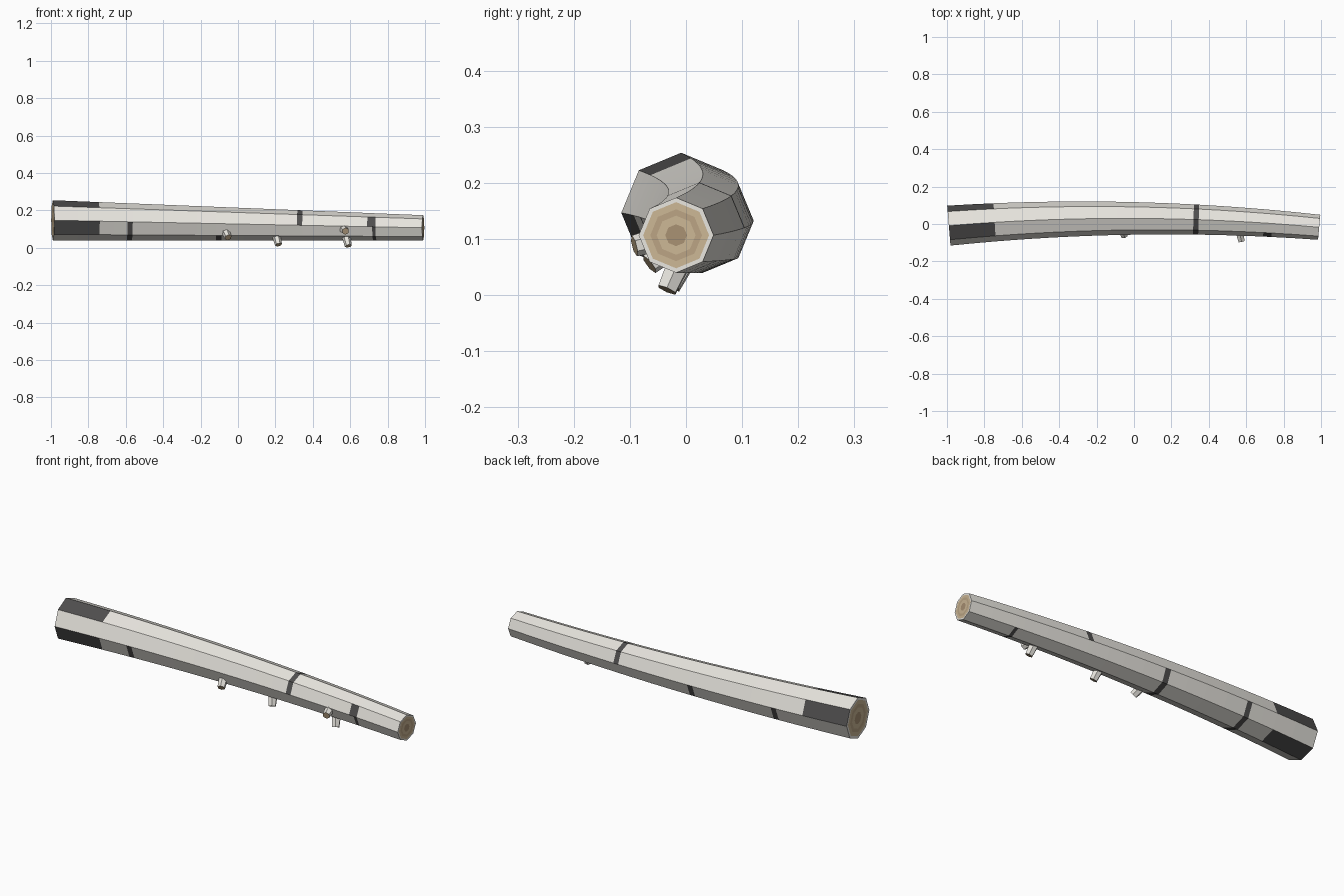
import bpy, bmesh
from math import cos, sin, pi
from mathutils import Vector

if "Cube" in bpy.data.objects:
    bpy.data.objects.remove(bpy.data.objects["Cube"])

def mat(name, c):
    m = bpy.data.materials.new(name)
    m.diffuse_color = (*c, 1)
    m.use_nodes = True
    m.node_tree.nodes["Principled BSDF"].inputs["Base Color"].default_value = m.diffuse_color
    return m

MATS = [mat("pale_bark", (.80, .78, .73)), mat("dark_bark", (.08, .078, .078)),
        mat("wood", (.60, .47, .30)), mat("wood_ring", (.49, .37, .23)),
        mat("heartwood", (.39, .28, .17))]
SIDES, END = 8, 0.99

def finish(name, bm):
    bmesh.ops.recalc_face_normals(bm, faces=bm.faces[:])
    me = bpy.data.meshes.new(name)
    bm.to_mesh(me)
    bm.free()
    for m in MATS:
        me.materials.append(m)
    ob = bpy.data.objects.new(name, me)
    bpy.context.collection.objects.link(ob)
    return ob

def radius(x):
    return 0.087 - 0.0202 * x

def centre(x):
    return Vector((x, 0.03 - 0.044 * x * x - 0.0045 * x, 0.04 + radius(x)))

def ring(bm, x, scale=1.0):
    side = Vector((0.088 * x + 0.0045, 1, 0)).normalized()
    c, r = centre(x), radius(x) * scale
    return [bm.verts.new(c + side * r * cos(2 * pi * i / SIDES)
                         + Vector((0, 0, r * sin(2 * pi * i / SIDES)))) for i in range(SIDES)]

# dark bark patches: x start, x end, facets (0 starts at +y, counting over the top)
MARKS = [(-END, -.745, (0, 2, 4, 6)), (-.595, -.567, (4, 5, 6, 7)),
         (-.118, -.088, (5, 6, 7)), (.318, .346, (0, 1, 2, 3)),
         (.695, .74, (3,)), (.722, .74, (4, 5, 6))]

# log: octagonal, bent and tapered
bm = bmesh.new()
xs = sorted({-END, END, -.86, -.67, -.45, -.33, -.22, .03, .14, .23, .45, .57, .87}
            | {v for m in MARKS for v in m[:2]})
rings = [ring(bm, x) for x in xs]

def bridge(a, b, pick):
    for i in range(SIDES):
        j = (i + 1) % SIDES
        f = bm.faces.new((a[i], a[j], b[j], b[i]))
        f.material_index = pick(i)

for k in range(len(xs) - 1):
    mid = (xs[k] + xs[k + 1]) / 2
    bridge(rings[k], rings[k + 1],
           lambda i: int(any(a < mid < b and i in fs for a, b, fs in MARKS)))

# growth rings on both cut ends
for x, outer in ((-END, rings[0]), (END, rings[-1])):
    for scale, m in ((.88, 0), (.69, 2), (.52, 3), (.29, 2)):
        inner = ring(bm, x, scale)
        bridge(outer, inner, lambda i: m)
        outer = inner
    bm.faces.new(outer).material_index = 4
finish("log", bm)

# cut twig stubs: axis x on the log, tip position
STUBS = [(-.085, (-.052, -.065, .055)), (.19, (.217, -.027, .016)),
         (.55, (.575, -.092, .088)), (.565, (.59, -.034, .0095))]
for n, (x, tip) in enumerate(STUBS):
    tip = Vector(tip)
    base = tip.lerp(centre(x), 0.6)
    d = tip - base
    bm = bmesh.new()
    bmesh.ops.create_cone(bm, cap_ends=True, segments=6, radius1=.024, radius2=.019, depth=d.length)
    for f in bm.faces:
        if len(f.verts) == 6:
            f.material_index = 3
    ob = finish(f"twig_stub_{n + 1}", bm)
    ob.location = (base + tip) / 2
    ob.rotation_euler = d.to_track_quat('Z', 'Y').to_euler()
